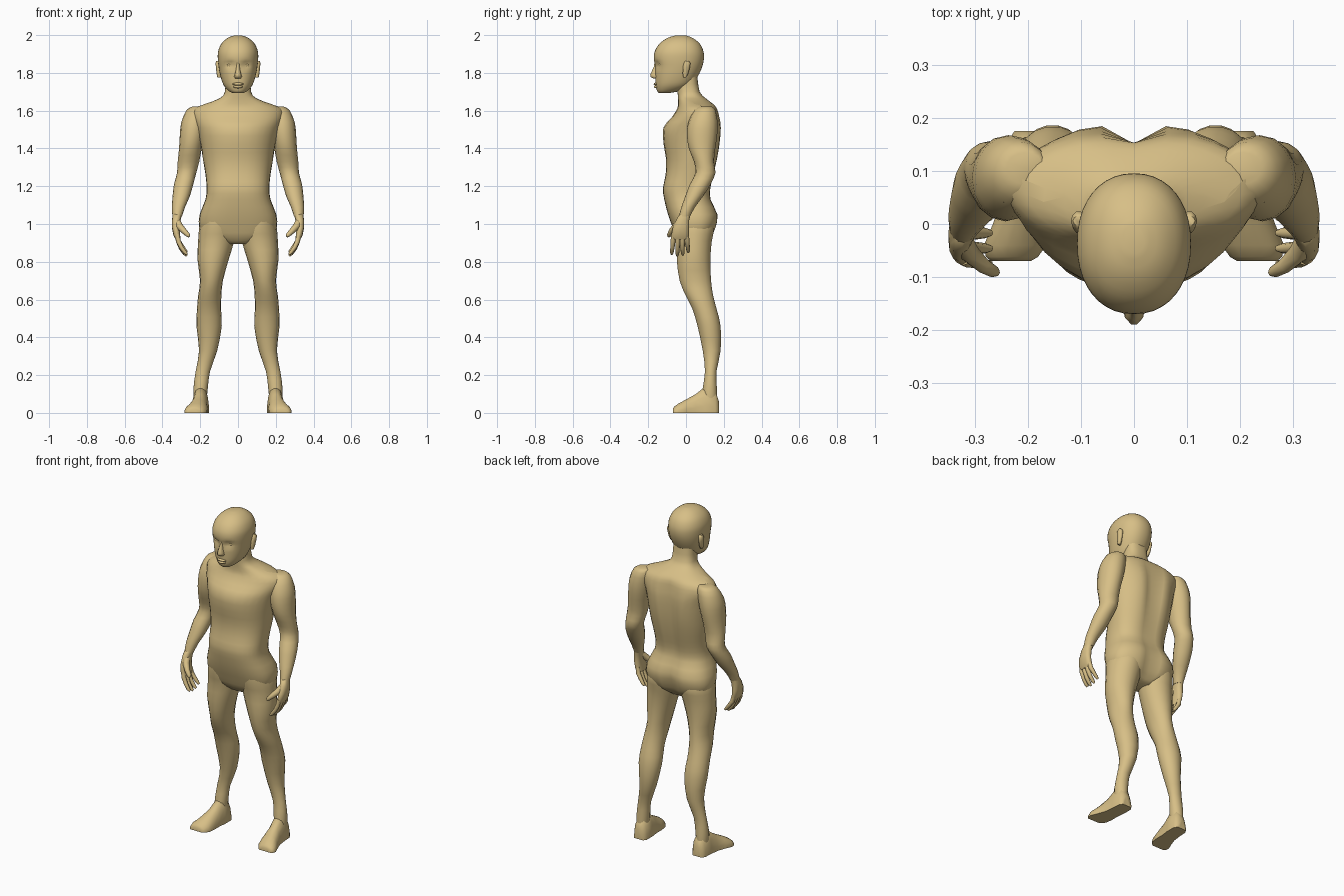
import bpy, bmesh, math
from mathutils import Vector

skin = bpy.data.materials.new("tan_skin")
skin.diffuse_color = (0.68, 0.52, 0.24, 1)


def spline(rows, sub):
    """Catmull-Rom interpolation of parameter rows."""
    out = []
    for i in range(len(rows) - 1):
        a, b = rows[max(i - 1, 0)], rows[i]
        c, d = rows[i + 1], rows[min(i + 2, len(rows) - 1)]
        for k in range(sub):
            t = k / sub
            out.append([0.5 * (2 * q + (r - p) * t + (2 * p - 5 * q + 4 * r - s) * t * t
                               + (3 * q - p - 3 * r + s) * t ** 3)
                        for p, q, r, s in zip(a, b, c, d)])
    return out + [list(rows[-1])]


def loft(name, rings, mirror=False):
    """Skin a list of closed rings and cap both ends."""
    bm = bmesh.new()
    loops = [[bm.verts.new(p) for p in ring] for ring in rings]
    n = len(loops[0])
    for a, b in zip(loops, loops[1:]):
        for i in range(n):
            j = (i + 1) % n
            bm.faces.new((a[i], a[j], b[j], b[i]))
    bm.faces.new(loops[0])
    bm.faces.new(loops[-1])
    bmesh.ops.recalc_face_normals(bm, faces=bm.faces)
    me = bpy.data.meshes.new(name)
    bm.to_mesh(me)
    bm.free()
    for p in me.polygons:
        p.use_smooth = True
    me.set_sharp_from_angle(angle=math.radians(60))
    me.materials.append(skin)
    ob = bpy.data.objects.new(name, me)
    bpy.context.collection.objects.link(ob)
    if mirror:
        ob.modifiers.new("mirror", 'MIRROR').use_mirror_merge = False
    return ob


def sgn_pow(v, p):
    return math.copysign(abs(v) ** p, v)


def ring(z, cx, cy, rx, ry, n=16, p=1.0):
    """Horizontal superellipse ring."""
    pts = []
    for i in range(n):
        a = 2 * math.pi * i / n
        pts.append(Vector((cx + rx * sgn_pow(math.cos(a), p),
                           cy + ry * sgn_pow(math.sin(a), p), z)))
    return pts


def box_ring(z, outer, inner, yf, yb, n=16, p=1.0):
    return ring(z, (outer + inner) / 2, (yf + yb) / 2, (outer - inner) / 2, (yb - yf) / 2, n, p)


def tube(name, path, radii, n=8, mirror=True):
    """Round tube through points, each ring square to the path."""
    pts = [Vector(p) for p in path]
    rings = []
    for i, p in enumerate(pts):
        d = (pts[min(i + 1, len(pts) - 1)] - pts[max(i - 1, 0)]).normalized()
        u = d.cross(Vector((0, 1, 0.1))).normalized()
        v = d.cross(u)
        rings.append([p + radii[i] * (u * math.cos(2 * math.pi * k / n) + v * math.sin(2 * math.pi * k / n))
                      for k in range(n)])
    return loft(name, rings, mirror)


def blob(name, c, r, n=10, mirror=True):
    """Small ellipsoid."""
    return loft(name, [ring(c[2] + r[2] * math.sin(t), c[0], c[1], r[0] * math.cos(t), r[1] * math.cos(t), n)
                       for t in [math.radians(d) for d in (-86, -55, -25, 0, 25, 55, 86)]], mirror)


# Torso and neck: z, half width, front y, back y, backward sweep of sides, spine groove
torso_rows = [
    (0.895, 0.07, -0.02, 0.09, 0, 0), (0.93, 0.17, -0.05, 0.135, 0, 0.02),
    (0.98, 0.205, -0.07, 0.162, 0, 0.03), (1.05, 0.203, -0.095, 0.172, 0, 0.025),
    (1.13, 0.172, -0.115, 0.135, 0, 0.012), (1.19, 0.166, -0.122, 0.135, 0, 0.015),
    (1.26, 0.172, -0.108, 0.152, 0.01, 0.02), (1.34, 0.185, -0.105, 0.172, 0.02, 0.03),
    (1.42, 0.198, -0.118, 0.187, 0.03, 0.04), (1.51, 0.222, -0.12, 0.193, 0.05, 0.042),
    (1.565, 0.245, -0.075, 0.182, 0.04, 0.03), (1.61, 0.235, -0.047, 0.168, 0.03, 0.015),
    (1.637, 0.17, -0.042, 0.145, 0.02, 0.005), (1.665, 0.098, -0.042, 0.105, 0, 0),
    (1.70, 0.069, -0.045, 0.072, 0, 0), (1.78, 0.066, -0.05, 0.06, 0, 0)]
rings = []
for z, w, yf, yb, sweep, groove in spline(torso_rows, 2):
    r = box_ring(z, w, -w, yf, yb, 32, 0.8)
    for v in r:
        back = v.y > (yf + yb) / 2
        if back:
            v.y -= groove * math.exp(-(v.x / 0.04) ** 2) + 0.5 * sweep * (v.x / w) ** 2
        else:
            v.y += sweep * (v.x / w) ** 2
    rings.append(r)
loft("torso", rings)

# Head: z, half width, front y, back y
head_rows = [
    (1.693, 0.028, -0.142, -0.09), (1.705, 0.05, -0.153, -0.03), (1.735, 0.076, -0.16, 0.03),
    (1.78, 0.092, -0.162, 0.062), (1.83, 0.102, -0.163, 0.085), (1.875, 0.107, -0.17, 0.095),
    (1.915, 0.105, -0.165, 0.092), (1.955, 0.088, -0.14, 0.073), (1.985, 0.055, -0.098, 0.035),
    (1.998, 0.02, -0.055, 0.0)]
rings = []
for z, w, yf, yb in spline(head_rows, 3):
    r = box_ring(z, w, -w, yf, yb, 40, 0.92)
    for v in r:
        if v.y < -0.05:  # eye sockets
            v.y += 0.016 * math.exp(-((abs(v.x) - 0.042) / 0.022) ** 2 - ((z - 1.842) / 0.016) ** 2)
    rings.append(r)
loft("head", rings)

# Face details
loft("nose", [box_ring(z, w, -w, yf, -0.13, 10) for z, w, yf in [
    (1.862, 0.009, -0.168), (1.835, 0.010, -0.170), (1.81, 0.013, -0.182),
    (1.79, 0.018, -0.191), (1.779, 0.021, -0.189), (1.769, 0.015, -0.172)]])
blob("upper_lip", (0, -0.157, 1.741), (0.029, 0.015, 0.008), mirror=False)
blob("lower_lip", (0, -0.155, 1.727), (0.025, 0.016, 0.009), mirror=False)
blob("eye", (0.043, -0.131, 1.841), (0.020, 0.014, 0.009))
ear = loft("ear", [box_ring(z, 0.117 + dx, 0.09, yf, yb, 10) for z, dx, yf, yb in [
    (1.775, -0.008, -0.014, 0.0), (1.795, -0.004, -0.018, 0.012), (1.83, 0, -0.018, 0.022),
    (1.852, 0.002, -0.012, 0.024), (1.864, -0.002, -0.004, 0.016)]], True)

# Arm: z, centre x, centre y, radius x, radius y
arm_rows = [
    (1.622, 0.205, 0.105, 0.035, 0.03), (1.605, 0.215, 0.10, 0.056, 0.055),
    (1.54, 0.232, 0.09, 0.068, 0.077), (1.47, 0.242, 0.085, 0.066, 0.08),
    (1.40, 0.252, 0.085, 0.06, 0.07), (1.33, 0.262, 0.095, 0.057, 0.053),
    (1.27, 0.272, 0.103, 0.051, 0.053), (1.21, 0.288, 0.075, 0.051, 0.055),
    (1.15, 0.300, 0.045, 0.046, 0.048), (1.09, 0.315, 0.012, 0.035, 0.036),
    (1.04, 0.322, -0.008, 0.025, 0.03)]
loft("arm", [ring(*r, 16) for r in spline(arm_rows, 2)], True)

# Hand: palm, curled fingers and thumb
palm_rows = [(1.055, 0.320, -0.004, 0.024, 0.029), (1.02, 0.327, -0.018, 0.023, 0.035),
             (0.98, 0.329, -0.027, 0.021, 0.043), (0.94, 0.324, -0.031, 0.018, 0.047),
             (0.918, 0.317, -0.032, 0.013, 0.044)]
loft("palm", [ring(*r, 12, 0.85) for r in palm_rows], True)
for i, drop in enumerate((0.008, 0, 0.004, 0.018)):
    y = -0.066 + 0.023 * i
    fan = 0.006 * (i - 1.5)
    tube("finger_%d" % (i + 1),
         [(0.322, y, 0.945), (0.316, y + fan * 0.3, 0.91), (0.301, y + fan * 0.6, 0.870 + drop),
          (0.281, y + fan, 0.842 + drop), (0.270, y + fan, 0.832 + drop)],
         [0.012, 0.013, 0.0115, 0.010, 0.006])
tube("thumb", [(0.324, -0.025, 1.02), (0.310, -0.055, 0.988), (0.285, -0.078, 0.962),
               (0.265, -0.089, 0.942), (0.258, -0.092, 0.934)],
     [0.018, 0.019, 0.015, 0.012, 0.007])

# Leg: z, outer x, inner x, front y, back y
leg_rows = [
    (1.04, 0.185, 0.03, -0.07, 0.13), (0.98, 0.205, 0.012, -0.066, 0.15),
    (0.91, 0.211, 0.020, -0.052, 0.138), (0.81, 0.214, 0.05, -0.05, 0.13),
    (0.70, 0.201, 0.08, -0.035, 0.134), (0.62, 0.211, 0.088, -0.002, 0.145),
    (0.55, 0.217, 0.09, 0.033, 0.163), (0.46, 0.22, 0.086, 0.06, 0.184),
    (0.33, 0.206, 0.11, 0.088, 0.184), (0.22, 0.224, 0.148, 0.10, 0.162),
    (0.13, 0.236, 0.16, 0.088, 0.164), (0.05, 0.232, 0.168, 0.085, 0.165)]
loft("leg", [box_ring(*r, 18) for r in spline(leg_rows, 2)], True)

# Foot: y, centre x, half width, height, flat sole
foot_rows = [(0.175, 0.196, 0.03, 0.06), (0.155, 0.196, 0.043, 0.12), (0.10, 0.198, 0.045, 0.14),
             (0.05, 0.204, 0.045, 0.10), (0.0, 0.213, 0.054, 0.072), (-0.04, 0.224, 0.060, 0.05),
             (-0.062, 0.230, 0.050, 0.034), (-0.07, 0.232, 0.038, 0.022)]
loft("foot", [[Vector((cx + w * math.cos(a), y, h * max(0.0, math.sin(a)) ** 0.8))
               for a in [2 * math.pi * (k + 0.5) / 16 for k in range(16)]]
              for y, cx, w, h in foot_rows], True)
